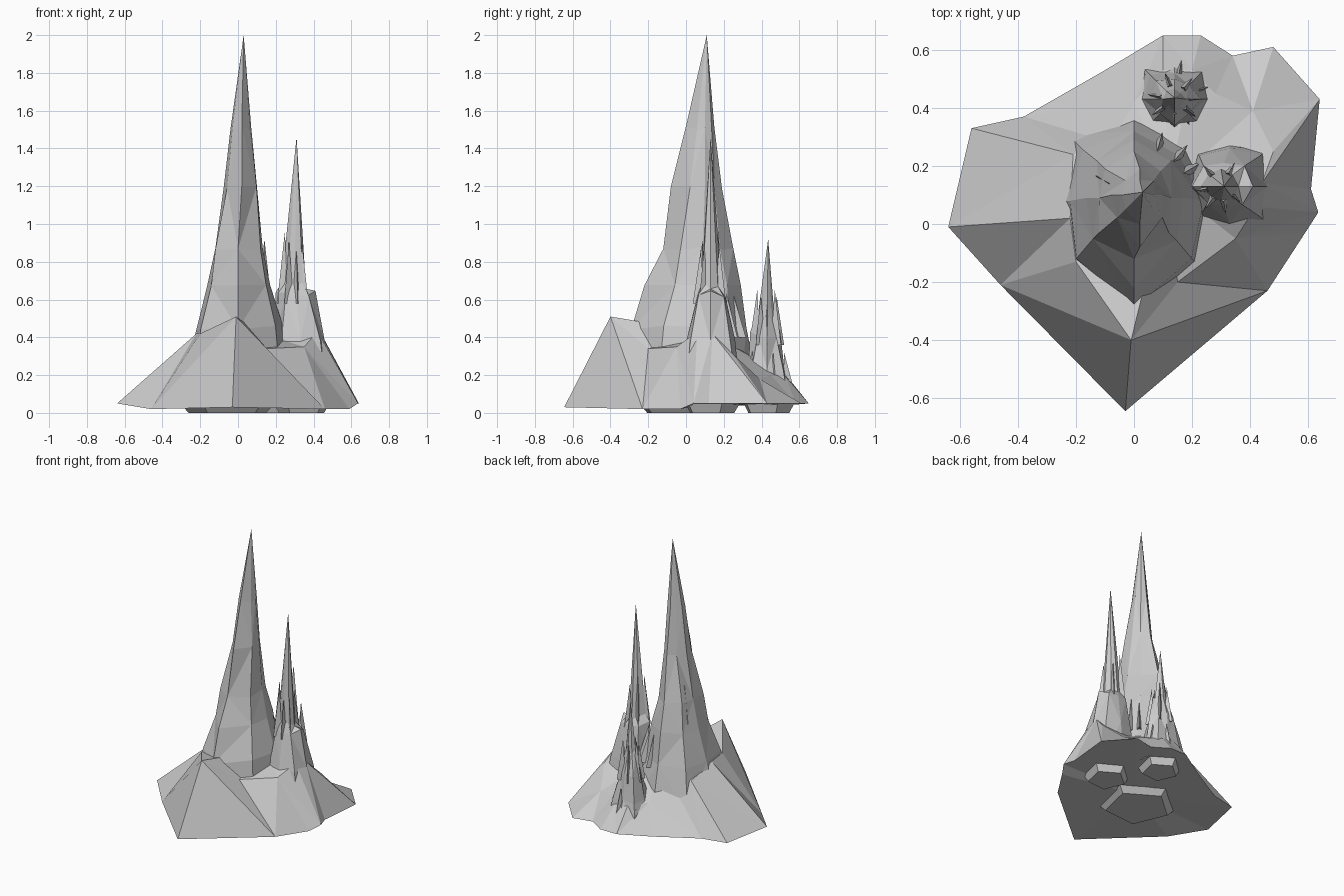
import bpy, math, random
from mathutils import Vector

random.seed(4)


def make(name, verts, faces):
    me = bpy.data.meshes.new(name)
    me.from_pydata(verts, [], faces)
    me.validate()
    ob = bpy.data.objects.new(name, me)
    bpy.context.collection.objects.link(ob)
    return ob


def loft(name, rings, top, bottom):
    """Triangulated skin through equal-length rings, closed by a point at each end."""
    n = len(rings[0])
    verts = [p for r in rings for p in r] + [top, bottom]
    t, b = len(verts) - 2, len(verts) - 1
    faces = []
    for i in range(n):
        j = (i + 1) % n
        for k in range(len(rings) - 1):
            a, c, d, e = k*n + i, k*n + j, (k+1)*n + j, (k+1)*n + i
            faces += [(a, c, d), (a, d, e)] if (i + k) % 2 else [(a, c, e), (c, d, e)]
        last = (len(rings) - 1) * n
        faces += [(last + i, last + j, t), (j, i, b)]
    return make(name, verts, faces)


def spire(name, levels, peak, jitter):
    """Each level: centre x, y, height, radii counter-clockwise from +x."""
    rings = []
    for cx, cy, z, radii in levels:
        ring = []
        for i, r in enumerate(radii):
            a = math.tau * i / len(radii)
            ring.append((cx + r*math.cos(a), cy + r*math.sin(a),
                         z + random.uniform(-jitter, jitter)))
        rings.append(ring)
    c = levels[0]
    return loft(name, rings, peak, (c[0], c[1], c[2]))


def shards(name, cx, cy, radius, z, height, angles):
    """Thin three-sided slivers leaning against a spire."""
    verts, faces = [], []
    for deg in angles:
        a = math.radians(deg)
        out = Vector((math.cos(a), math.sin(a), 0))
        side = Vector((-out.y, out.x, 0))
        base = Vector((cx, cy, z)) + out * radius
        h = height * random.uniform(0.7, 1.0)
        n = len(verts)
        verts += [base + out*0.025, base + side*0.02 - out*0.03,
                  base - side*0.02 - out*0.03,
                  base - out*radius*0.25 + Vector((0, 0, h))]
        faces += [(n, n+1, n+3), (n+1, n+2, n+3), (n+2, n, n+3), (n+2, n+1, n)]
    make(name, verts, faces)


# Sloping rock skirt: foot outline and matching shoulder outline
foot = [(-.64, -.01, .05), (-.46, -.21, .02), (-.03, -.645, .03), (.46, -.23, .02),
        (.59, -.03, .02), (.635, .04, .05), (.61, .12, .05), (.64, .43, .05),
        (.48, .61, .05), (.34, .58, .05), (.23, .65, .05), (.10, .65, .05),
        (-.10, .53, .04), (-.38, .37, .04), (-.56, .33, .04)]
shoulder = [(-.22, .02, .42), (-.20, -.13, .42), (-.01, -.40, .51), (.15, -.20, .34),
            (.35, -.05, .35), (.42, .06, .43), (.44, .14, .42), (.48, .25, .31),
            (.41, .39, .18), (.28, .45, .20), (.20, .53, .19), (.10, .53, .20),
            (.00, .42, .22), (-.08, .28, .33), (-.21, .24, .36)]
loft("rock_skirt", [foot, shoulder], (.12, .13, .42), (.03, .05, .04))

# Tall main spire with stepped shoulders
spire("main_spire", [
    (0, .08, .15, [.30, .30, .30, .32, .30, .32, .40, .32]),
    (0, .08, .45, [.24, .22, .24, .25, .22, .28, .37, .28]),
    (0, .09, .67, [.17, .18, .20, .18, .165, .20, .31, .21]),
    (0, .09, .87, [.13, .13, .16, .14, .12, .17, .21, .17]),
    (.02, .10, 1.19, [.08, .07, .09, .07, .095, .11, .18, .11]),
    (.02, .10, 1.51, [.05, .05, .05, .04, .06, .07, .10, .06]),
], (.03, .11, 2.0), .012)

# Second spire on the right
spire("right_spire", [
    (.33, .13, .10, [.24, .20, .16, .18, .16, .18, .16, .20]),
    (.33, .13, .38, [.13, .15, .13, .15, .14, .14, .13, .15]),
    (.31, .13, .63, [.10, .10, .08, .10, .11, .08, .07, .09]),
    (.30, .13, .67, [.06, .055, .06, .06, .07, .05, .05, .06]),
], (.31, .13, 1.46), .02)

# Small spire at the back
spire("back_spire", [
    (.14, .43, .06, [.16, .16, .15, .16, .15, .16, .14, .16]),
    (.14, .43, .24, [.11, .12, .09, .12, .11, .11, .10, .12]),
    (.14, .43, .41, [.09, .07, .07, .09, .08, .07, .09, .07]),
    (.14, .43, .57, [.04, .03, .035, .04, .04, .03, .045, .03]),
], (.14, .435, .92), .02)

# Slivers around the spires
shards("main_shards", 0, .09, .13, .72, .32, [10, 60, 100, 150, 215, 290, 335])
shards("saddle_shards", .04, .10, .20, .40, .30, [30, 50, 75, 110, 140])
shards("right_shards", .30, .13, .07, .58, .40, [60, 130, 190, 235, 280, 320])
shards("right_foot_shards", .34, .13, .13, .28, .20, [0, 40, 250, 290, 330])
shards("back_shards", .14, .43, .07, .36, .30, [0, 50, 110, 170, 215, 270, 320])
shards("back_foot_shards", .14, .43, .12, .12, .22, [20, 80, 140, 200, 245, 300])

# Flat footing slabs under the rock
for k, (x, y, s) in enumerate([(-.05, -.02, .24), (.34, .13, .14), (.14, .43, .13)]):
    rings = [[(x + s*f*math.cos(a), y + s*f*math.sin(a), z)
              for a in (math.tau*i/5 + .4 for i in range(5))]
             for f, z in ((.9, 0), (1.15, .06))]
    loft(f"footing_{k + 1}", rings, (x, y, .06), (x, y, 0))
